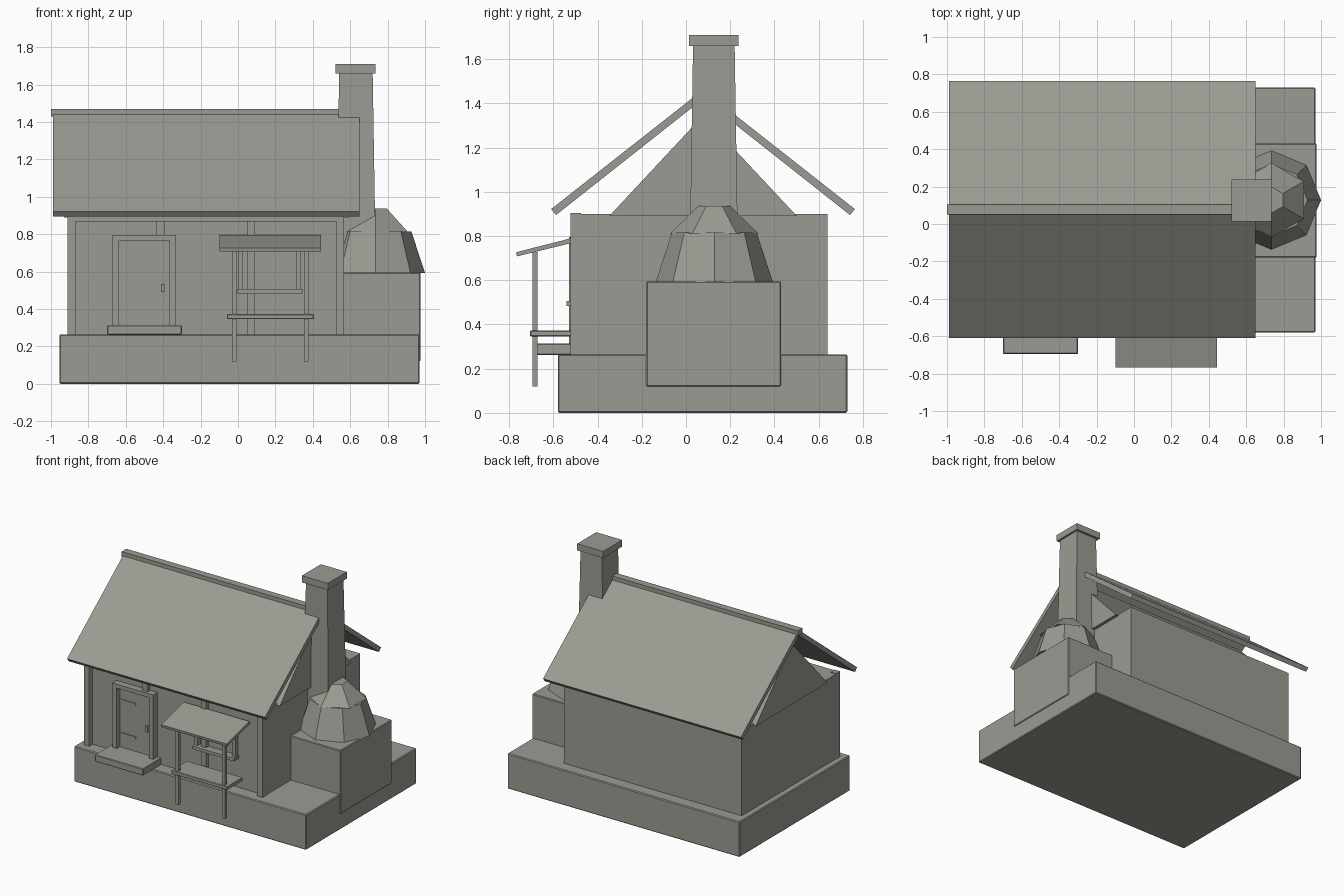
import bpy
import bmesh
from mathutils import Matrix

cube = bpy.data.objects.get("Cube")
if cube:
    bpy.data.objects.remove(cube, do_unlink=True)

stone = bpy.data.materials.new("warm_grey")
stone.use_nodes = True
GREY = (0.33, 0.33, 0.295, 1)
stone.diffuse_color = GREY
stone.node_tree.nodes["Principled BSDF"].inputs["Base Color"].default_value = GREY


def finish(name, bm):
    bmesh.ops.recalc_face_normals(bm, faces=bm.faces)
    mesh = bpy.data.meshes.new(name)
    bm.to_mesh(mesh)
    bm.free()
    mesh.materials.append(stone)
    obj = bpy.data.objects.new(name, mesh)
    bpy.context.collection.objects.link(obj)
    return obj


def box(name, x, y, z, bevel=0, taper=0):
    """Box between (min, max) ranges; taper pulls the top edges inward."""
    bm = bmesh.new()
    bmesh.ops.create_cube(bm, size=1)
    for v in bm.verts:
        top = v.co.z > 0
        pull = taper if top else 0
        for i, r in enumerate((x, y, z)):
            side = 1 if v.co[i] > 0 else 0
            v.co[i] = r[side] + (0 if i == 2 else pull * (1 - 2 * side))
    obj = finish(name, bm)
    if bevel:
        mod = obj.modifiers.new("soft_edge", "BEVEL")
        mod.width = bevel
        mod.segments = 1
    return obj


def prism(name, profile, x):
    """Extrude a y-z outline along x."""
    bm = bmesh.new()
    face = bm.faces.new([bm.verts.new((x[0], y, z)) for y, z in profile])
    out = bmesh.ops.extrude_face_region(bm, geom=[face])
    for v in out["geom"]:
        if isinstance(v, bmesh.types.BMVert):
            v.co.x = x[1]
    return finish(name, bm)


def frustum(name, sides, radii, centre, z):
    bm = bmesh.new()
    bmesh.ops.create_cone(
        bm, cap_ends=True, segments=sides, radius1=radii[0], radius2=radii[1],
        depth=z[1] - z[0],
        matrix=Matrix.Translation((*centre, (z[0] + z[1]) / 2)))
    return finish(name, bm)


# Foundation and walls
box("foundation", (-.955, .97), (-.58, .73), (0, .265), bevel=.006)
box("walls", (-.91, .565), (-.48, .64), (.26, .9))

# Timber framing on the front
FRONT = (-.522, -.475)
box("left_corner_post", (-.912, -.868), FRONT, (.26, .905))
box("right_corner_post", (.525, .568), FRONT, (.26, .905))
box("middle_post", (.05, .09), (-.51, -.475), (.26, .88))
box("door_post", (-.435, -.392), (-.51, -.475), (.79, .88))
box("top_beam", (-.87, .527), FRONT, (.868, .9))

# Gable block and roof
MID = .077
prism("gable", [(MID - .425, .89), (MID + .425, .89), (MID, 1.345)], (-.93, .59))
slope = [(-.61, .922), (-.588, .895), (MID, 1.42), (MID, 1.462)]
prism("front_roof", slope, (-.99, .65))
prism("back_roof", [(2 * MID - y, z) for y, z in slope], (-.99, .65))
box("ridge_board", (-1, .6), (.05, .105), (1.43, 1.47))

# Chimney
box("chimney", (.523, .738), (.014, .238), (.56, 1.665), taper=.018)
box("chimney_cap", (.52, .735), (.013, .238), (1.66, 1.71))

# Oven
box("oven_base", (.5, .976), (-.18, .43), (.12, .595), bevel=.005)
OVEN = (.735, .128)
frustum("oven_dome", 8, (.265, .192), OVEN, (.592, .815))
frustum("oven_top", 6, (.2, .07), OVEN, (.812, .937))

# Door with frame, hinges, handle and step
box("door_step", (-.7, -.3), (-.695, -.475), (.262, .313), bevel=.004)
for name, x in (("left", (-.67, -.635)), ("right", (-.365, -.332))):
    box(name + "_door_jamb", x, (-.53, -.475), (.31, .796))
box("door_lintel", (-.67, -.332), (-.53, -.475), (.766, .796))
box("door", (-.636, -.364), (-.492, -.475), (.31, .767))
for name, z in (("lower", .41), ("upper", .66)):
    box(name + "_hinge", (-.636, -.5), (-.498, -.49), (z, z + .014))
box("door_handle", (-.412, -.394), (-.51, -.49), (.49, .535))

# Serving window
for name, x in (("left", (.0, .026)), ("right", (.312, .338))):
    box(name + "_window_jamb", x, (-.515, -.475), (.5, .76))
box("window_head", (0, .338), (-.515, -.475), (.735, .76))
box("window_sill", (-.002, .345), (-.54, -.475), (.483, .506))

# Counter, legs and sloping awning
box("counter", (-.06, .405), (-.705, -.52), (.346, .372), bevel=.003)
for name, x in (("left", (-.032, -.007)), ("right", (.354, .378))):
    box(name + "_stall_leg", x, (-.695, -.671), (.12, .728))
prism("awning", [(-.765, .708), (-.768, .727), (-.5, .795), (-.495, .774)],
      (-.1, .445))
